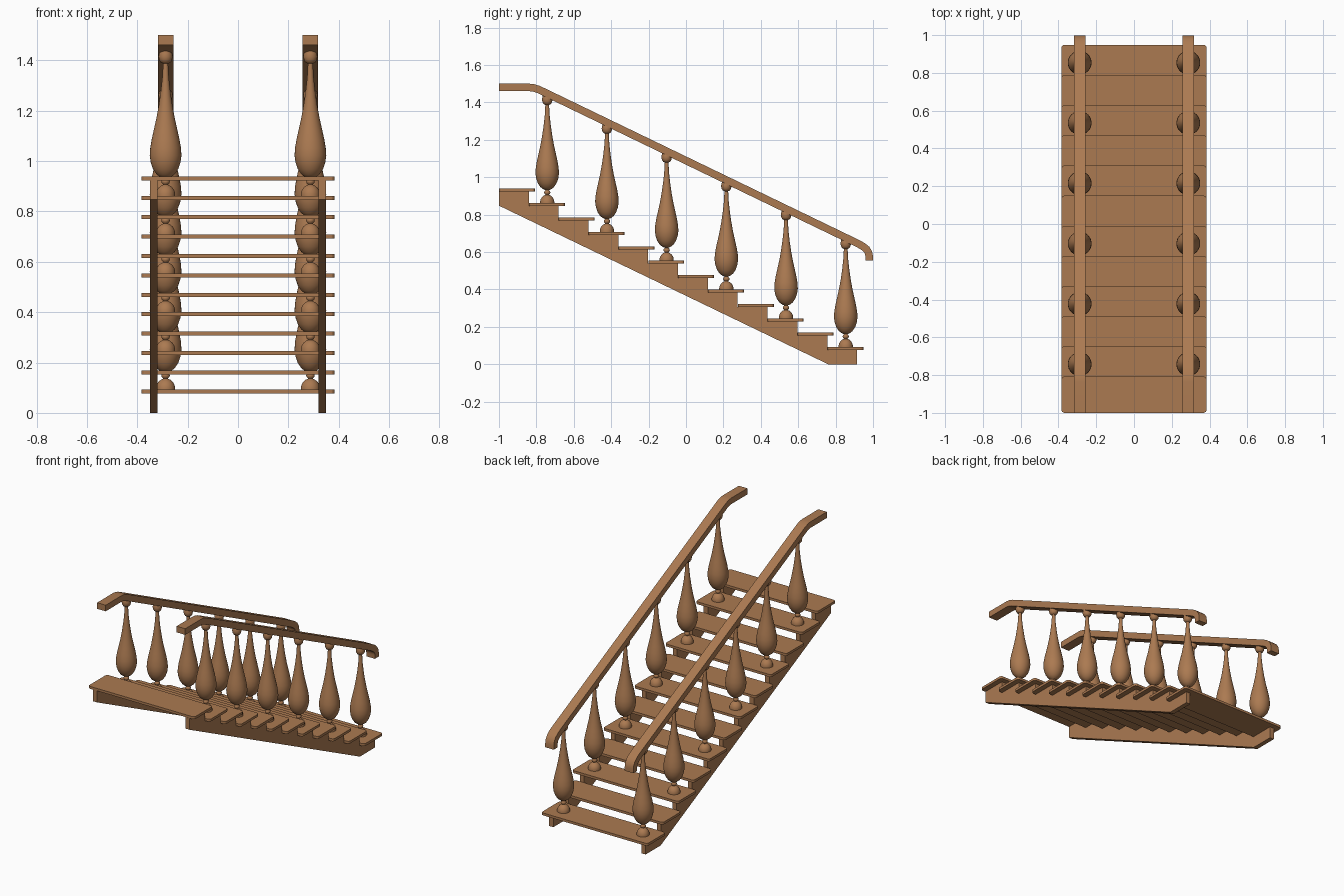
import bpy, bmesh, math
from mathutils import Vector

if "Cube" in bpy.data.objects:
    bpy.data.objects.remove(bpy.data.objects["Cube"])

wood = bpy.data.materials.new("warm brown wood")
wood.diffuse_color = (0.41, 0.195, 0.083, 1)
wood.use_nodes = True
wood.node_tree.nodes["Principled BSDF"].inputs["Base Color"].default_value = wood.diffuse_color

STEPS, RUN, RISE = 12, 0.1596, 0.077
TREAD_TOP, THICK = 0.092, 0.016
RAIL_X = 0.2875


def finish(bm, name, smooth=False):
    bmesh.ops.recalc_face_normals(bm, faces=bm.faces)
    me = bpy.data.meshes.new(name)
    bm.to_mesh(me)
    bm.free()
    me.materials.append(wood)
    ob = bpy.data.objects.new(name, me)
    bpy.context.collection.objects.link(ob)
    if smooth:
        bpy.ops.object.select_all(action='DESELECT')
        ob.select_set(True)
        bpy.context.view_layer.objects.active = ob
        bpy.ops.object.shade_smooth_by_angle(angle=math.radians(35))
    return ob


def extrude(points, offset, name, smooth=False):
    """Extrude a closed outline of 3D points by an offset vector."""
    bm = bmesh.new()
    face = bm.faces.new([bm.verts.new(p) for p in points])
    res = bmesh.ops.extrude_face_region(bm, geom=[face])
    moved = [v for v in res['geom'] if isinstance(v, bmesh.types.BMVert)]
    bmesh.ops.translate(bm, verts=moved, vec=offset)
    return finish(bm, name, smooth)


# treads: thin boards with rounded corners
def tread(i):
    y1 = 0.948 - i * RUN
    y0, hw, r, pts = y1 - 0.192, 0.384, 0.016, []
    corners = [(hw, y1, 0), (-hw, y1, 90), (-hw, y0, 180), (hw, y0, 270)]
    for x, y, a0 in corners:
        cx, cy = x - math.copysign(r, x), y + (-r if y == y1 else r)
        for k in range(5):
            a = math.radians(a0 + 22.5 * k)
            pts.append((cx + r * math.cos(a), cy + r * math.sin(a),
                        TREAD_TOP + i * RISE - THICK))
    extrude(pts, (0, 0, THICK), f"tread_{i + 1}")


for i in range(STEPS):
    tread(i)

# stringers: sawtooth side boards
saw = [(0.76, 0.0)]
for i in range(STEPS):
    y, z = 0.915 - i * RUN, TREAD_TOP - THICK + i * RISE
    saw += [(y, z - RISE if i else 0.0), (y, z)]
saw += [(-1.0, saw[-1][1]), (-1.0, 0.848)]
for side, x in (("right", 0.319), ("left", -0.349)):
    extrude([(x, y, z) for y, z in saw], (0.03, 0, 0), f"{side}_stringer")

# handrails: flat at the top, sloping, turned down at the bottom
path = [Vector(p) for p in [(-1, 1.48), (-0.835, 1.48), (-0.815, 1.478),
        (-0.79, 1.47), (-0.76, 1.456), (0.92, 0.645), (0.945, 0.631),
        (0.965, 0.615), (0.976, 0.597), (0.979, 0.58), (0.979, 0.555)]]
upper, lower = [], []
for i, p in enumerate(path):
    a = (p - path[max(i - 1, 0)]).normalized()
    b = (path[min(i + 1, len(path) - 1)] - p).normalized()
    t = (a + b).normalized()
    n = Vector((-t.y, t.x)) * 0.02
    upper.append(p + n)
    lower.append(p - n)
outline = upper + lower[::-1]
for side, s in (("right", 1), ("left", -1)):
    extrude([(s * RAIL_X - 0.031, p.x, p.y) for p in outline], (0.062, 0, 0),
            f"{side}_handrail", True)


# balusters: lathed dome, bead, teardrop vase and cap under the rail
def lathe(profile, loc, name, seg=32):
    bm = bmesh.new()
    rings = []
    for r, z in profile:
        rings.append([bm.verts.new((loc[0] + r * math.cos(2 * math.pi * k / seg),
                                    loc[1] + r * math.sin(2 * math.pi * k / seg),
                                    loc[2] + z)) for k in range(seg)])
    for a, b in zip(rings, rings[1:]):
        for k in range(seg):
            j = (k + 1) % seg
            bm.faces.new((a[k], a[j], b[j], b[k]))
    bm.faces.new(rings[0])
    bm.faces.new(rings[-1])
    finish(bm, name, True)


profile = [(0.038, -0.005), (0.038, 0.008), (0.035, 0.02), (0.028, 0.032),
           (0.018, 0.040), (0.009, 0.044), (0.015, 0.050), (0.017, 0.056),
           (0.015, 0.063), (0.009, 0.069), (0.020, 0.073), (0.036, 0.085),
           (0.050, 0.106), (0.059, 0.132), (0.063, 0.160), (0.061, 0.190),
           (0.055, 0.225), (0.046, 0.265), (0.036, 0.310), (0.027, 0.360),
           (0.019, 0.415), (0.013, 0.470), (0.010, 0.525), (0.019, 0.529),
           (0.025, 0.538), (0.028, 0.552), (0.026, 0.565), (0.024, 0.572),
           (0.024, 0.59)]
for n in range(6):
    i = 2 * n
    for side, s in (("right", 1), ("left", -1)):
        lathe(profile, (s * RAIL_X, 0.854 - i * RUN, TREAD_TOP + i * RISE),
              f"{side}_baluster_{n + 1}")
